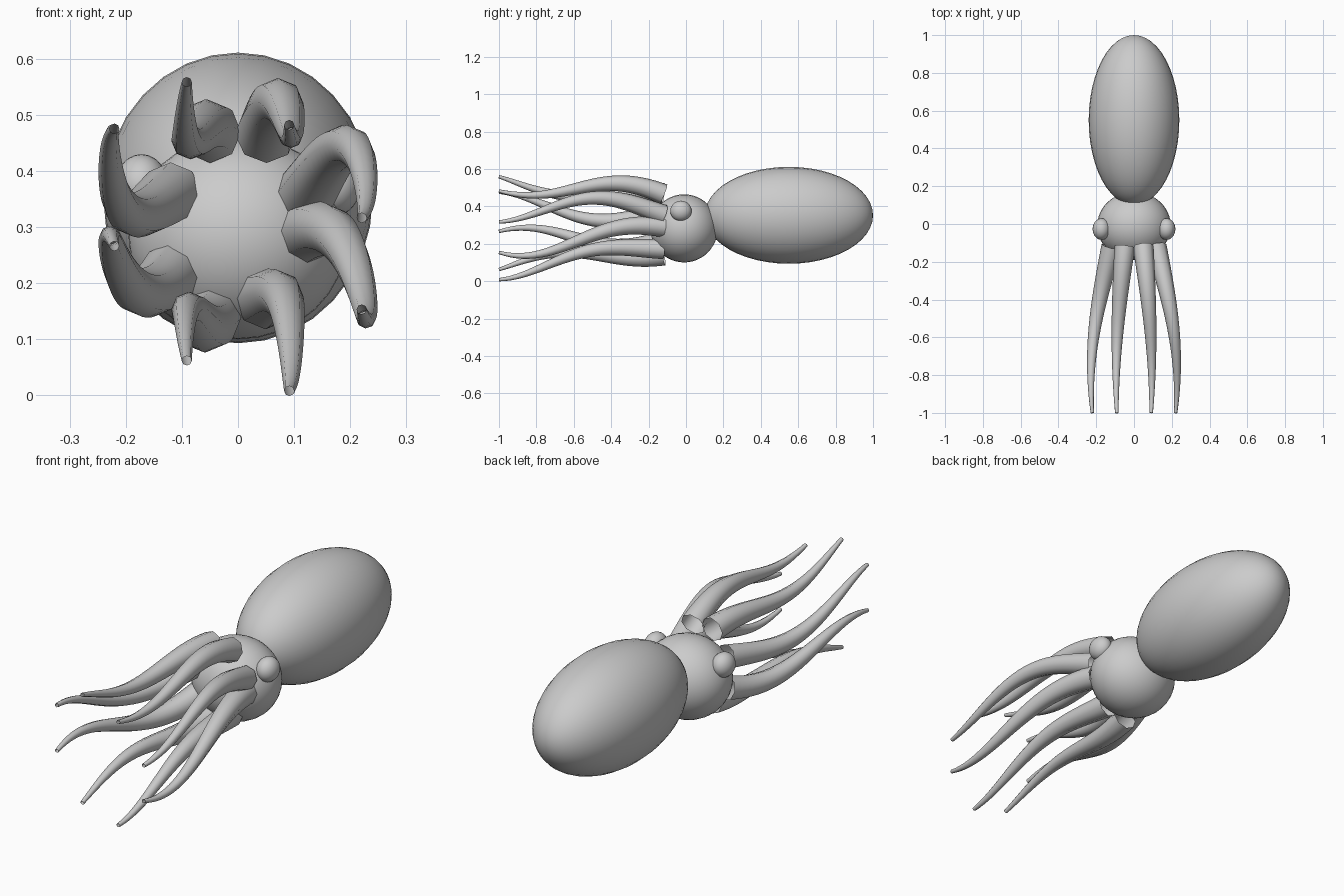
import bpy
from math import sin, cos, pi, radians

cube = bpy.data.objects.get("Cube")
if cube:
    bpy.data.objects.remove(cube, do_unlink=True)

# One plain grey skin
skin = bpy.data.materials.new("grey_skin")
skin.use_nodes = True
colour = (0.6, 0.6, 0.6, 1)
skin.diffuse_color = colour
skin.node_tree.nodes["Principled BSDF"].inputs["Base Color"].default_value = colour


def ellipsoid(name, centre, radii, segments, rings):
    """Smooth ellipsoid whose poles lie along y."""
    bpy.ops.mesh.primitive_uv_sphere_add(segments=segments, ring_count=rings, radius=1)
    ob = bpy.context.object
    ob.name = name
    ob.rotation_euler.x = radians(90)
    bpy.ops.object.transform_apply(rotation=True)
    ob.location, ob.scale = centre, radii
    ob.data.materials.append(skin)
    bpy.ops.object.shade_smooth()
    return ob


# Body
ellipsoid("mantle", (0, 0.55, 0.352), (0.24, 0.45, 0.259), 32, 24)
ellipsoid("head", (0, -0.01, 0.282), (0.195, 0.18, 0.182), 32, 24)
for side, x in (("left", 1), ("right", -1)):
    ellipsoid(side + "_eye", (x * 0.172, -0.027, 0.375), (0.047, 0.057, 0.055), 24, 16)


# Arms: tapering open tubes that flare from a ring and wave up and down
def arm(index, steps=28):
    angle = (index + 0.5) * pi / 4
    curve = bpy.data.curves.new(f"arm_{index + 1}", "CURVE")
    curve.dimensions = "3D"
    curve.bevel_depth = 1
    curve.bevel_resolution = 2
    spline = curve.splines.new("POLY")
    spline.points.add(steps)
    for i, point in enumerate(spline.points):
        t = i / steps
        spread = 0.128 + 0.119 * sin(1.95 * t)
        wave = (0.05 + 0.03 * t) * sin(index + 1.5 * pi * t)
        point.co = (spread * cos(angle), -0.12 - 0.88 * t,
                    0.305 + spread * sin(angle) + wave, 1)
        point.radius = 0.055 - 0.046 * t
    ob = bpy.data.objects.new(curve.name, curve)
    bpy.context.collection.objects.link(ob)
    bpy.ops.object.select_all(action="DESELECT")
    ob.select_set(True)
    bpy.context.view_layer.objects.active = ob
    bpy.ops.object.convert(target="MESH")
    ob = bpy.context.object
    ob.data.materials.clear()
    ob.data.materials.append(skin)
    bpy.ops.object.shade_smooth()


for k in range(8):
    arm(k)
